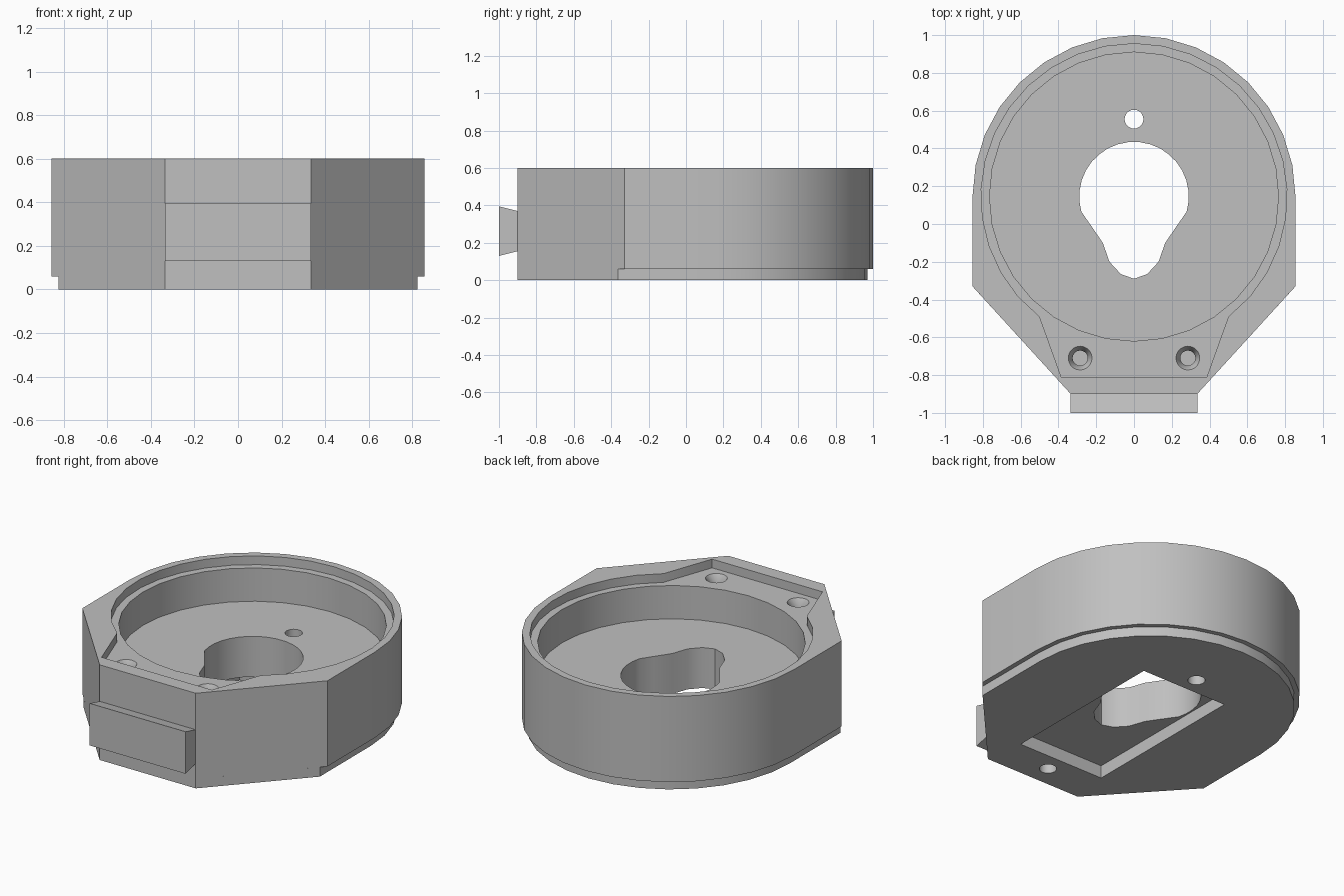
import bpy
import bmesh
from math import sin, cos, radians

if "Cube" in bpy.data.objects:
    bpy.data.objects.remove(bpy.data.objects["Cube"])

CY = 0.145       # centre of the round end
TOP = 0.6        # total height
SEAT = 0.545     # lid seat height
FLOOR = 0.335    # round pocket floor height

grey = bpy.data.materials.new("plain_grey")
grey.use_nodes = True
GREY = (0.53, 0.53, 0.53, 1)
grey.diffuse_color = GREY
grey.node_tree.nodes["Principled BSDF"].inputs["Base Color"].default_value = GREY


def arc(r, start, end, steps, cy=CY, cx=0):
    angles = [radians(start + (end - start) * i / steps) for i in range(steps + 1)]
    return [(cx + r * cos(a), cy + r * sin(a)) for a in angles]


def circle(r, x=0, y=CY, steps=32):
    return arc(r, 0, 360, steps, y, x)[:-1]


def mirrored(right_side):
    """Points right of the centre line, repeated in reverse on the left."""
    return right_side + [(-x, y) for x, y in reversed(right_side)]


def loft(name, sections):
    """Solid through matching outlines, each given as (height, points)."""
    bm = bmesh.new()
    rings = [[bm.verts.new((x, y, z)) for x, y in pts] for z, pts in sections]
    n = len(rings[0])
    for low, high in zip(rings, rings[1:]):
        for i in range(n):
            j = (i + 1) % n
            bm.faces.new((low[i], low[j], high[j], high[i]))
    bm.faces.new(rings[0][::-1])
    bm.faces.new(rings[-1])
    bmesh.ops.recalc_face_normals(bm, faces=bm.faces)
    mesh = bpy.data.meshes.new(name)
    bm.to_mesh(mesh)
    bm.free()
    mesh.materials.append(grey)
    obj = bpy.data.objects.new(name, mesh)
    bpy.context.collection.objects.link(obj)
    return obj


def prism(name, pts, z0, z1):
    return loft(name, [(z0, pts), (z1, pts)])


def combine(target, tool, operation):
    bpy.context.view_layer.objects.active = target
    mod = target.modifiers.new(operation, "BOOLEAN")
    mod.operation = operation
    mod.solver = "EXACT"
    mod.object = tool
    bpy.ops.object.modifier_apply(modifier=mod.name)
    bpy.data.objects.remove(tool)


def body_outline(r, corner_y):
    """Round back, straight sides and a tapered front."""
    nose, corner = (0.335, -0.9), (r, corner_y)
    return [(-nose[0], nose[1]), nose, corner] + arc(r, 0, 180, 16) + [(-r, corner_y)]


# Housing body, with a narrower foot below
foot, shell = body_outline(0.825, -0.363), body_outline(0.855, -0.33)
housing = loft("housing", [(0, foot), (0.06, foot), (0.06, shell), (TOP, shell)])

# Lid seat: round recess running into a tapered front
seat = mirrored([(0.385, -0.81), (0.5, -0.49)] + arc(0.81, -51.6, 90, 13)[1:-1])
seat.insert(len(seat) // 2, (0, CY + 0.81))
combine(housing, prism("seat_cut", seat, SEAT, TOP + 0.1), "DIFFERENCE")

# Deep round pocket
combine(housing, prism("pocket_cut", circle(0.765), FLOOR, TOP + 0.1), "DIFFERENCE")

# Shallow rectangular recess underneath
box = [(-0.3, -0.65), (0.3, -0.65), (0.3, 0.445), (-0.3, 0.445)]
combine(housing, prism("recess_cut", box, -0.1, 0.08), "DIFFERENCE")

# Keyhole opening through the floor
neck = [(0.07, -0.265), (0.13, -0.2), (0.165, -0.1), (0.23, -0.005)]
keyhole = [(0, -0.29)] + mirrored(neck + arc(0.29, -16, 84, 9))
combine(housing, prism("keyhole_cut", keyhole, -0.1, 0.45), "DIFFERENCE")

# Mounting holes: one through at the back, one blind at the front
for y, top in ((0.555, 0.45), (-0.765, 0.3)):
    combine(housing, prism("mount_cut", circle(0.05, 0, y, 20), -0.1, top), "DIFFERENCE")

# Countersunk blind screw holes in the seat
for x in (-0.285, 0.285):
    wide, thin = circle(0.063, x, -0.71, 20), circle(0.04, x, -0.71, 20)
    screw = loft("screw_cut", [(0.3, thin), (SEAT - 0.04, thin), (SEAT, wide), (TOP, wide)])
    combine(housing, screw, "DIFFERENCE")

# Dovetail rail on the front, flaring outward
rail = loft("front_rail", [
    (0, [(-0.335, 0.13), (0.335, 0.13), (0.335, 0.395), (-0.335, 0.395)]),
    (0.1, [(-0.335, 0.155), (0.335, 0.155), (0.335, 0.37), (-0.335, 0.37)]),
])
for v in rail.data.vertices:
    x, z, depth = v.co
    v.co = (x, depth - 1, z)
rail.data.flip_normals()

# Smooth curved walls, crisp edges
for obj in (housing, rail):
    bpy.ops.object.select_all(action="DESELECT")
    obj.select_set(True)
    bpy.context.view_layer.objects.active = obj
    bpy.ops.object.shade_smooth_by_angle(angle=radians(30))
